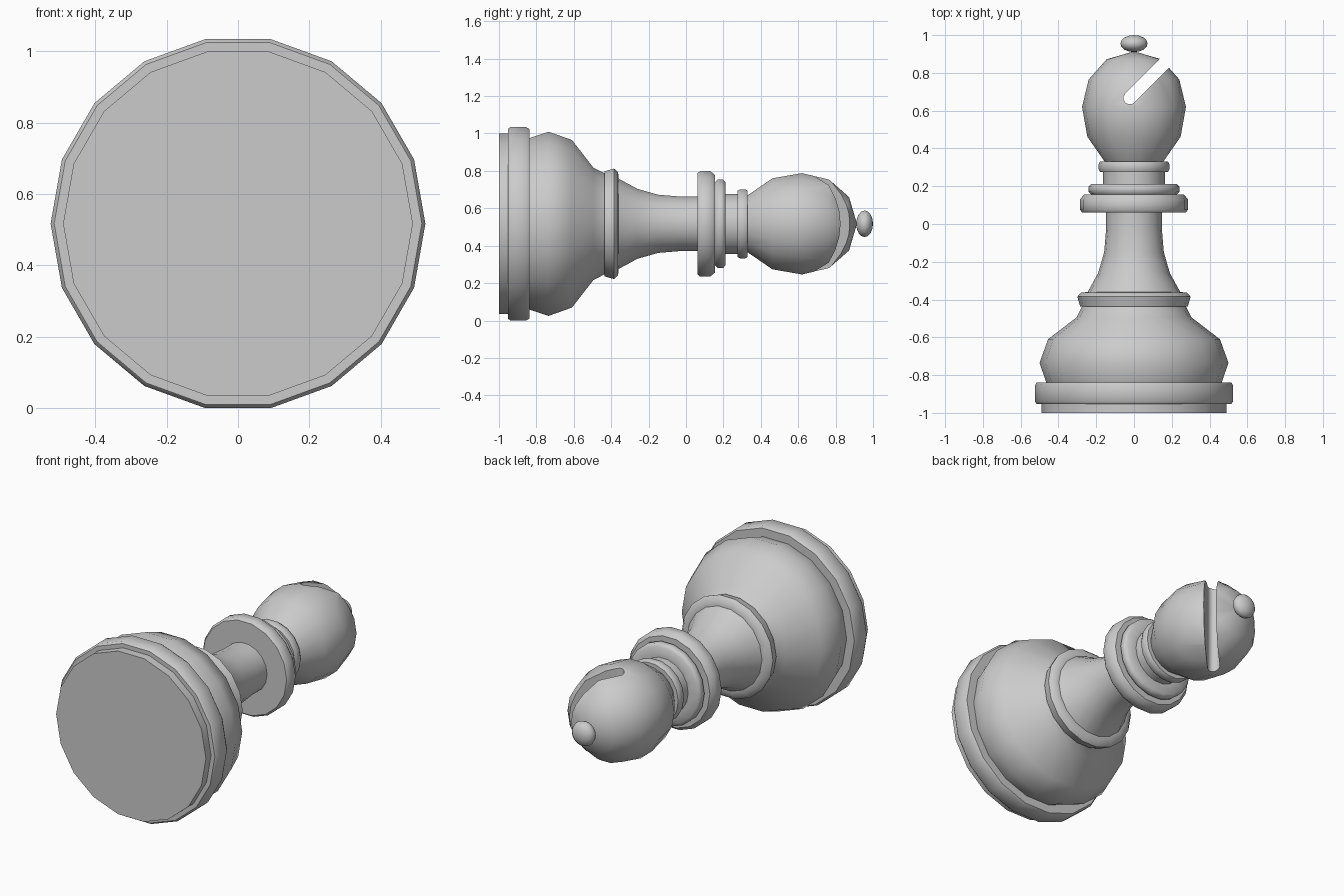
import bpy, bmesh, math

if "Cube" in bpy.data.objects:
    bpy.data.objects.remove(bpy.data.objects["Cube"])

SIDES = 18
ZC = 0.517  # height of the lying piece's axis


def finish(name, bm):
    bmesh.ops.remove_doubles(bm, verts=bm.verts, dist=1e-5)
    bmesh.ops.recalc_face_normals(bm, faces=bm.faces)
    me = bpy.data.meshes.new(name)
    bm.to_mesh(me)
    bm.free()
    ob = bpy.data.objects.new(name, me)
    bpy.context.collection.objects.link(ob)
    return ob


def lathe(name, profile):
    """Turn (radius, y) points around the y-parallel axis."""
    bm = bmesh.new()
    rings = []
    for r, y in profile:
        if r == 0:
            rings.append([bm.verts.new((0, y, ZC))])
        else:
            rings.append([bm.verts.new((r * math.cos(2 * math.pi * i / SIDES), y,
                                        ZC + r * math.sin(2 * math.pi * i / SIDES)))
                          for i in range(SIDES)])
    for a, b in zip(rings, rings[1:]):
        for i in range(SIDES):
            j = (i + 1) % SIDES
            quad = [a[i % len(a)], a[j % len(a)], b[j % len(b)], b[i % len(b)]]
            bm.faces.new(list(dict.fromkeys(quad)))
    return finish(name, bm)


def smooth(ob):
    bpy.ops.object.select_all(action='DESELECT')
    ob.select_set(True)
    bpy.context.view_layer.objects.active = ob
    bpy.ops.object.shade_smooth_by_angle(angle=math.radians(48))


# Base, bell, stem and collar rings
body = lathe("body", [
    (0, -1), (0.49, -1), (0.49, -0.952),
    (0.515, -0.952), (0.525, -0.94), (0.525, -0.855), (0.515, -0.838),
    (0.465, -0.838), (0.50, -0.735), (0.455, -0.61), (0.305, -0.495), (0.275, -0.437),
    (0.285, -0.437), (0.30, -0.385), (0.28, -0.363),
    (0.245, -0.36), (0.19, -0.26), (0.158, -0.15), (0.147, -0.02), (0.147, 0.062),
    (0.275, 0.062), (0.286, 0.075), (0.286, 0.13), (0.265, 0.155),
    (0.225, 0.155), (0.24, 0.17), (0.24, 0.198), (0.225, 0.212),
    (0.163, 0.212), (0.163, 0.275),
    (0.18, 0.275), (0.187, 0.29), (0.187, 0.318), (0.18, 0.33), (0.155, 0.33)])

# Rounded head
head = lathe("head", [
    (0, 0.33), (0.155, 0.33), (0.247, 0.462), (0.275, 0.62),
    (0.24, 0.765), (0.145, 0.872), (0, 0.914)])

# Slanted slot cutter with a rounded inner end
bm = bmesh.new()
w, cx, cy = 0.034, -0.022, 0.667
outline = [(0.6, -w), (0.6, w)]
outline += [(w * math.cos(math.radians(t)), w * math.sin(math.radians(t)))
            for t in range(90, 271, 30)]
outline = outline[1:] + outline[:1]
s = math.sqrt(0.5)
face = bm.faces.new([bm.verts.new((cx + (u - v) * s, cy + (u + v) * s, ZC - 0.5))
                     for u, v in outline])
ext = bmesh.ops.extrude_face_region(bm, geom=[face])
bmesh.ops.translate(bm, vec=(0, 0, 1),
                    verts=[e for e in ext["geom"] if isinstance(e, bmesh.types.BMVert)])
cutter = finish("slot_cutter", bm)
cutter.hide_render = True

# Cut the slot and discard the cutter
mod = head.modifiers.new("slot", 'BOOLEAN')
mod.operation = 'DIFFERENCE'
mod.solver = 'EXACT'
mod.object = cutter
bpy.context.view_layer.objects.active = head
bpy.ops.object.modifier_apply(modifier=mod.name)
bpy.data.objects.remove(cutter)

# Small flattened ball at the tip
finial = lathe("finial", [
    (0 if k in (0, 8) else 0.072 * math.sin(math.pi * k / 8),
     0.955 - 0.045 * math.cos(math.pi * k / 8)) for k in range(9)])

for part in (body, head, finial):
    smooth(part)
